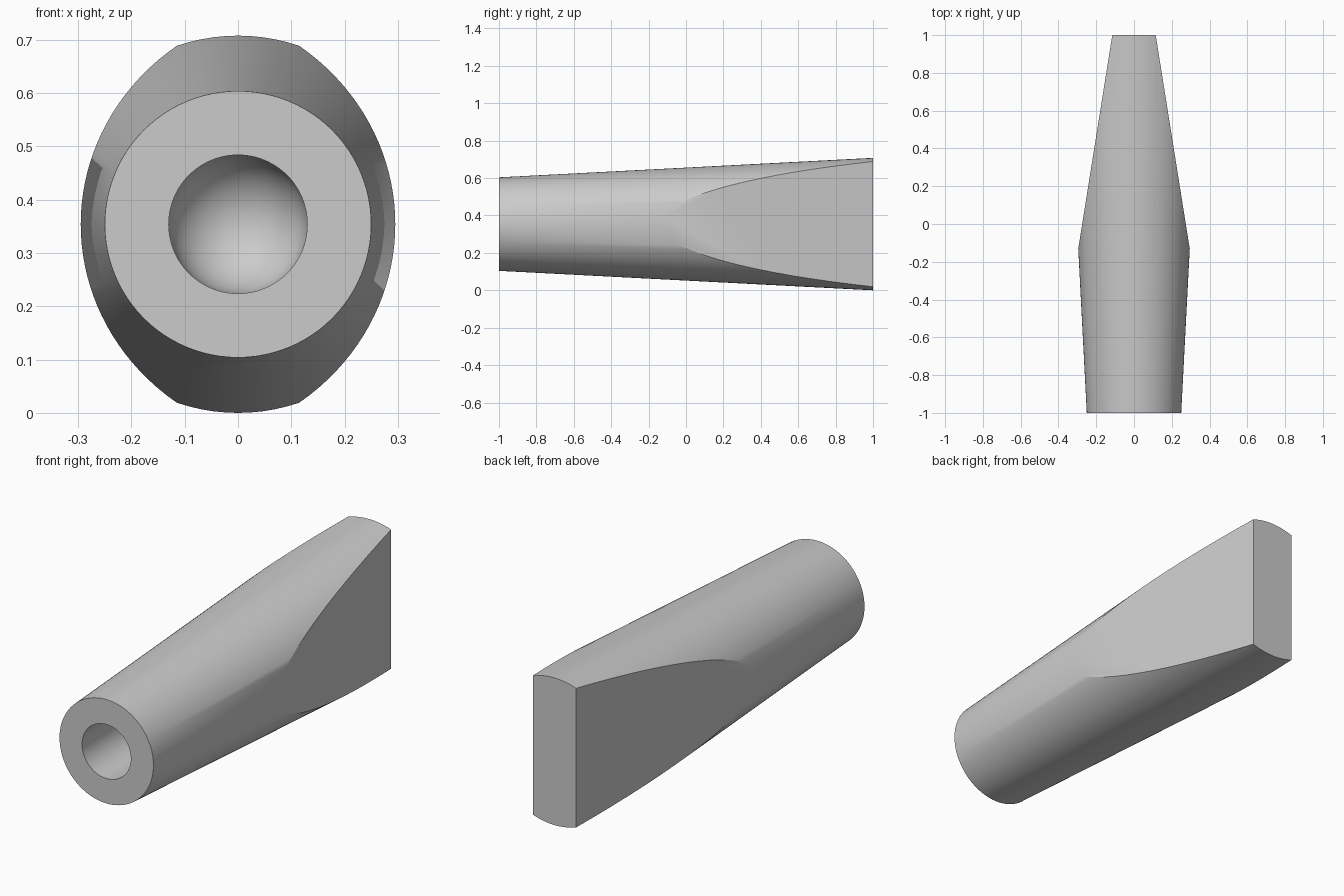
import bpy, bmesh, math
from mathutils import Vector

cube = bpy.data.objects.get("Cube")
if cube:
    bpy.data.objects.remove(cube, do_unlink=True)

SEGMENTS = 96
FRONT_R, BACK_R, BORE_R = 0.25, 0.354, 0.13
BORE_END = -0.5          # where the straight bore meets its round bottom
CENTRE_Z = BACK_R

grey = bpy.data.materials.new("plain grey")
grey.use_nodes = True
colour = (0.6, 0.6, 0.6, 1)
grey.diffuse_color = colour
grey.node_tree.nodes["Principled BSDF"].inputs["Base Color"].default_value = colour

# Profile (radius, y): round-bottomed bore, front rim, tapered side, back cap
profile = []
for i in range(13):
    a = math.radians(90) * i / 12
    profile.append((BORE_R * math.sin(a), BORE_END + BORE_R * math.cos(a)))
profile += [(BORE_R, -1), (FRONT_R, -1), (BACK_R, 1), (0, 1)]

# Turn the profile around the long axis
bm = bmesh.new()
verts = [bm.verts.new((r, y, 0)) for r, y in profile]
edges = [bm.edges.new(pair) for pair in zip(verts, verts[1:])]
bmesh.ops.spin(bm, geom=verts + edges, cent=(0, 0, 0), axis=(0, 1, 0),
               angle=math.tau, steps=SEGMENTS, use_merge=True)
bmesh.ops.remove_doubles(bm, verts=bm.verts[:], dist=1e-5)

# Cut the two slanted flats that form the chisel end
for side in (-1, 1):
    start = Vector((side * 0.295, -0.13, 0))
    end = Vector((side * 0.115, 1, 0))
    along = end - start
    normal = Vector((side * along.y, -side * along.x, 0)).normalized()
    cut = bmesh.ops.bisect_plane(
        bm, geom=bm.verts[:] + bm.edges[:] + bm.faces[:], dist=1e-6,
        plane_co=end, plane_no=normal, clear_outer=True)
    rim = [e for e in bm.edges if e.is_boundary]
    bmesh.ops.holes_fill(bm, edges=rim, sides=0)

# Merge the flat back end into one face, then stand the part on the ground
cap = [f for f in bm.faces if all(v.co.y > 0.999 for v in f.verts)]
bmesh.ops.dissolve_faces(bm, faces=cap, use_verts=True)
bmesh.ops.recalc_face_normals(bm, faces=bm.faces[:])
bmesh.ops.translate(bm, verts=bm.verts[:], vec=(0, 0, CENTRE_Z))

mesh = bpy.data.meshes.new("tapered_socket_tip")
bm.to_mesh(mesh)
bm.free()
mesh.materials.append(grey)
tip = bpy.data.objects.new("tapered_socket_tip", mesh)
bpy.context.collection.objects.link(tip)

# Smooth the turned surface, keep the rims crisp
bpy.ops.object.select_all(action='DESELECT')
tip.select_set(True)
bpy.context.view_layer.objects.active = tip
bpy.ops.object.shade_smooth_by_angle(angle=math.radians(25))
